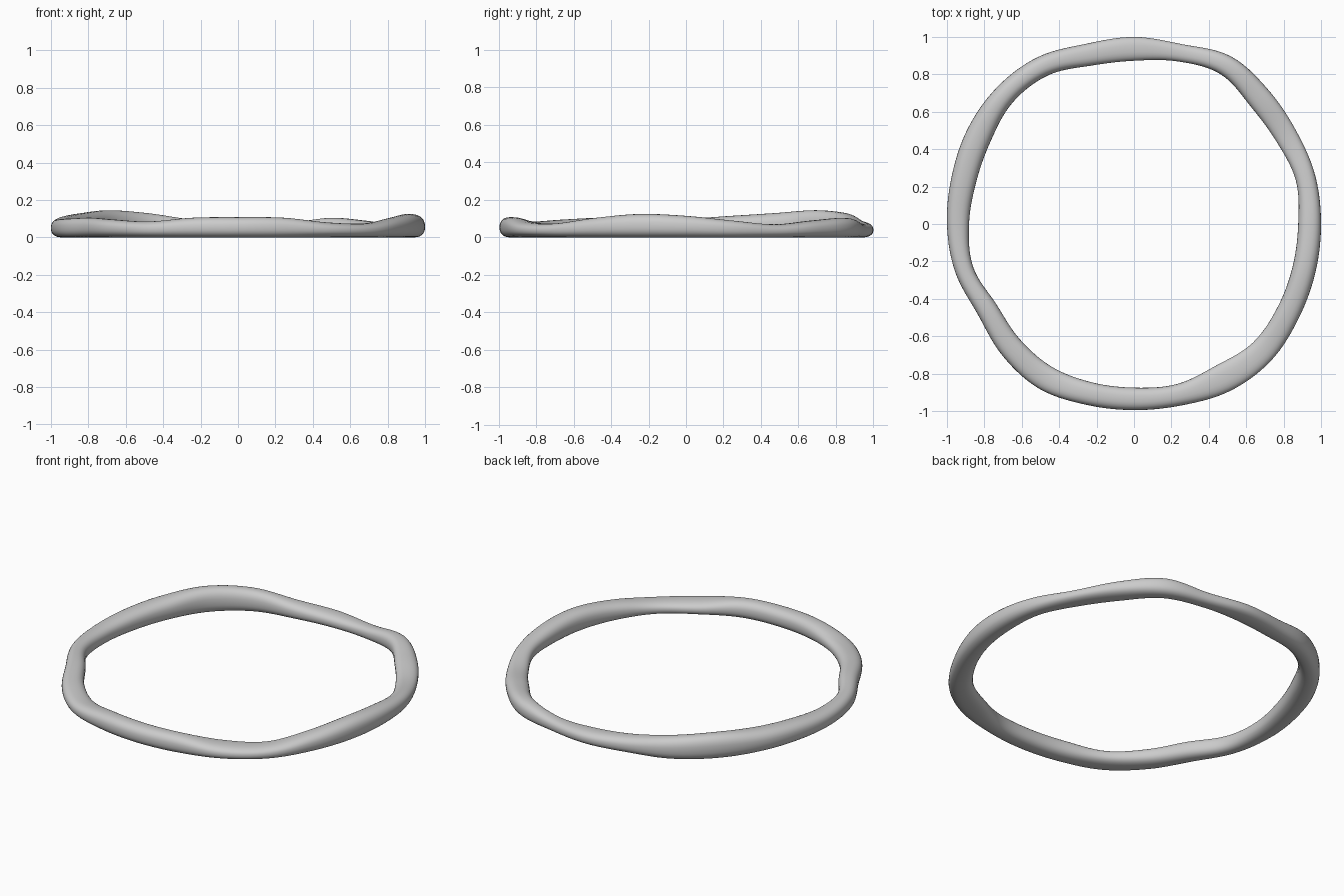
import bpy, bmesh, math

if "Cube" in bpy.data.objects:
    bpy.data.objects.remove(bpy.data.objects["Cube"])

# Hand-shaped band: inner radius, outer radius and height every 15 degrees from +x
STATIONS = [
    (.878, 1.00, .115), (.896, 1.003, .090), (.880, 1.00, .070), (.885, 1.015, .090),
    (.925, 1.035, .104), (.900, .995, .075), (.873, 1.00, .080), (.877, .997, .095),
    (.918, 1.03, .130), (.918, 1.035, .145), (.885, 1.025, .130), (.873, 1.008, .115),
    (.882, 1.00, .100), (.890, .990, .100), (.852, .965, .105), (.867, .995, .095),
    (.881, 1.016, .085), (.876, 1.00, .105), (.875, .995, .108), (.886, 1.003, .105),
    (.875, 1.03, .080), (.898, 1.035, .075), (.887, 1.015, .105), (.878, 1.004, .125),
]
STEPS, SIDES, POWER = 168, 28, 2.4


def station(t):
    """Smooth closed interpolation between the stations, t in 0..1."""
    n = len(STATIONS)
    i, f = divmod(t * n, 1)
    p = [STATIONS[(int(i) + k) % n] for k in (-1, 0, 1, 2)]
    return [b + .5 * f * (c - a + f * (2*a - 5*b + 4*c - d + f * (3*(b - c) + d - a)))
            for a, b, c, d in zip(*p)]


def rounded(v):
    return math.copysign(abs(v) ** (2 / POWER), v)


# Sweep the softly squared section around the ring
bm = bmesh.new()
rings = []
for s in range(STEPS):
    a = 2 * math.pi * s / STEPS
    inner, outer, h = station(s / STEPS)
    ring = []
    for k in range(SIDES):
        q = 2 * math.pi * k / SIDES
        r = (inner + outer) / 2 + (outer - inner) / 2 * rounded(math.cos(q))
        z = h / 2 * (1 + rounded(math.sin(q)))
        ring.append(bm.verts.new((r * math.cos(a), r * math.sin(a), z)))
    rings.append(ring)
for s in range(STEPS):
    A, B = rings[s], rings[(s + 1) % STEPS]
    for k in range(SIDES):
        j = (k + 1) % SIDES
        bm.faces.new((A[k], B[k], B[j], A[j])).smooth = True
bmesh.ops.recalc_face_normals(bm, faces=bm.faces)

mesh = bpy.data.meshes.new("wavy_ring")
bm.to_mesh(mesh)
bm.free()
bpy.context.collection.objects.link(bpy.data.objects.new("wavy_ring", mesh))
